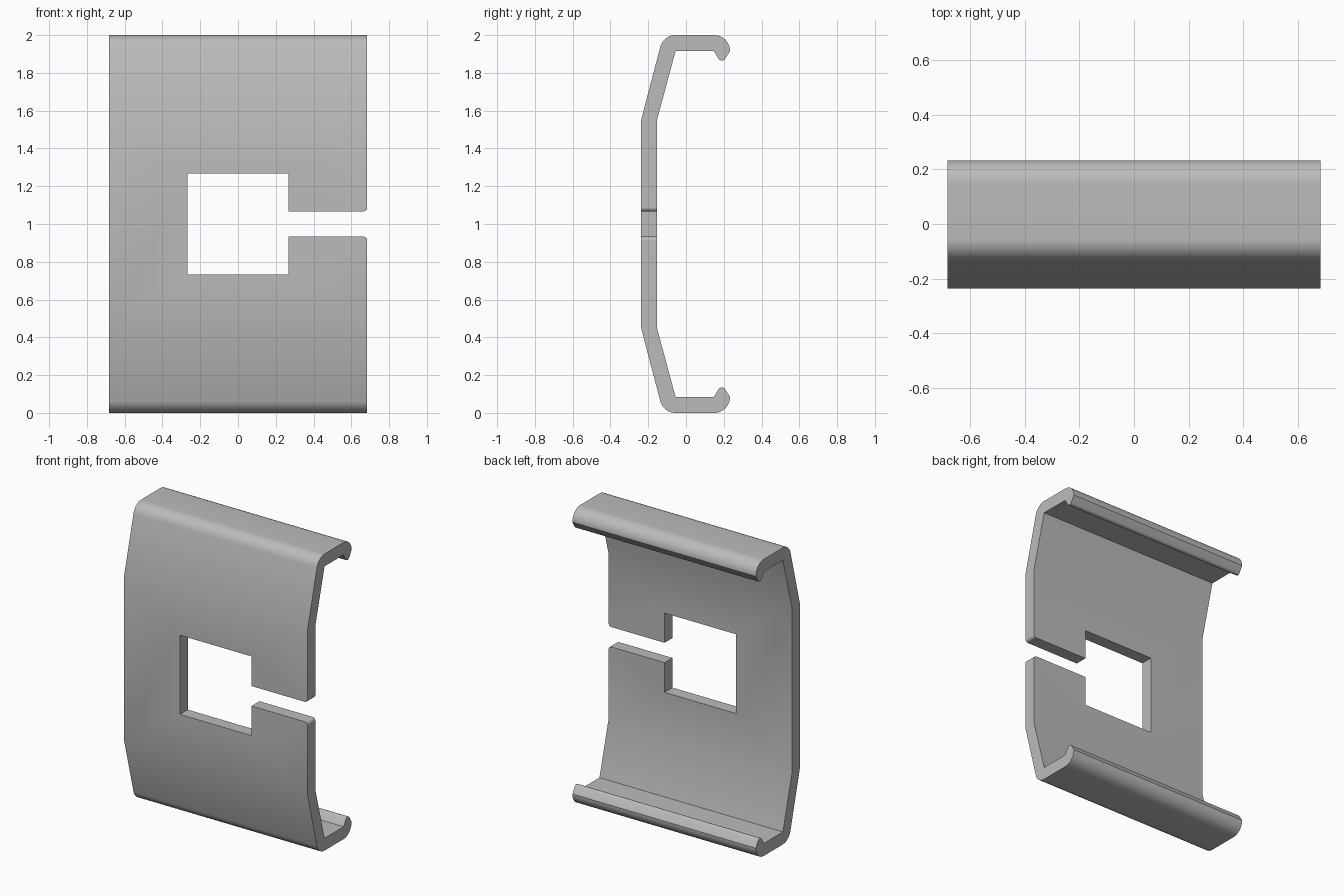
import bpy, bmesh
from math import cos, sin, radians

if "Cube" in bpy.data.objects:
    bpy.data.objects.remove(bpy.data.objects["Cube"])

HALF_W = 0.684
R = 0.084           # sheet thickness, also the outer bend radius

steel = bpy.data.materials.new("plain grey")
steel.use_nodes = True
GREY = (0.5, 0.5, 0.5, 1)
steel.diffuse_color = GREY
steel.node_tree.nodes["Principled BSDF"].inputs["Base Color"].default_value = GREY


def arc(cx, cy, r, start, end, steps):
    angles = [radians(start + (end - start) * i / steps) for i in range(steps + 1)]
    return [(cx + r * cos(a), cy + r * sin(a)) for a in angles]


def prism(name, outline, place, offset):
    """Extrude a closed outline, placed in space by a function, along an offset."""
    bm = bmesh.new()
    face = bm.faces.new([bm.verts.new(place(a, b)) for a, b in outline])
    new = bmesh.ops.extrude_face_region(bm, geom=[face])["geom"]
    bmesh.ops.translate(bm, vec=offset, verts=[v for v in new if isinstance(v, bmesh.types.BMVert)])
    bmesh.ops.recalc_face_normals(bm, faces=bm.faces)
    mesh = bpy.data.meshes.new(name)
    bm.to_mesh(mesh)
    bm.free()
    mesh.materials.append(steel)
    obj = bpy.data.objects.new(name, mesh)
    bpy.context.collection.objects.link(obj)
    return obj


# Upper half of the clip section (y, height above the middle), outside then inside
upper = [(-0.237, 0.553)]
upper += arc(-0.055, 1 - R, R, 165, 90, 10)         # outer bend
upper += arc(0.149, 1 - R, R, 90, 0, 12)            # hooked lip
upper += arc(0.19, 0.886, 0.021, -35, -145, 6)      # lip tip
upper += [(0.147, 1 - R), (-0.055, 1 - R), (-0.153, 0.553)]
section = upper + [(y, -z) for y, z in reversed(upper)]
clip = prism("spring_clip", section, lambda y, z: (-HALF_W, y, z + 1), (2 * HALF_W, 0, 0))

# Keyhole cutter: square window plus a side slot with rounded mouth
WIN, SLOT, ROUND = 0.267, 0.067, 0.02
top = [(-WIN, WIN), (WIN, WIN), (WIN, SLOT)]
top += arc(HALF_W - ROUND, SLOT + ROUND, ROUND, -90, -4, 6)
top += [(HALF_W + 0.02, SLOT + ROUND)]
keyhole = top + [(x, -z) for x, z in reversed(top)]
cutter = prism("keyhole_cutter", keyhole, lambda x, z: (x, -0.4, z + 1), (0, 0.35, 0))
cutter.hide_render = True

# Cut the opening through the plate
cut = clip.modifiers.new("keyhole", "BOOLEAN")
cut.operation = "DIFFERENCE"
cut.solver = "EXACT"
cut.object = cutter
bpy.context.view_layer.objects.active = clip
clip.select_set(True)
bpy.ops.object.modifier_apply(modifier=cut.name)
bpy.data.objects.remove(cutter)
bpy.ops.object.shade_smooth_by_angle(angle=radians(30))
